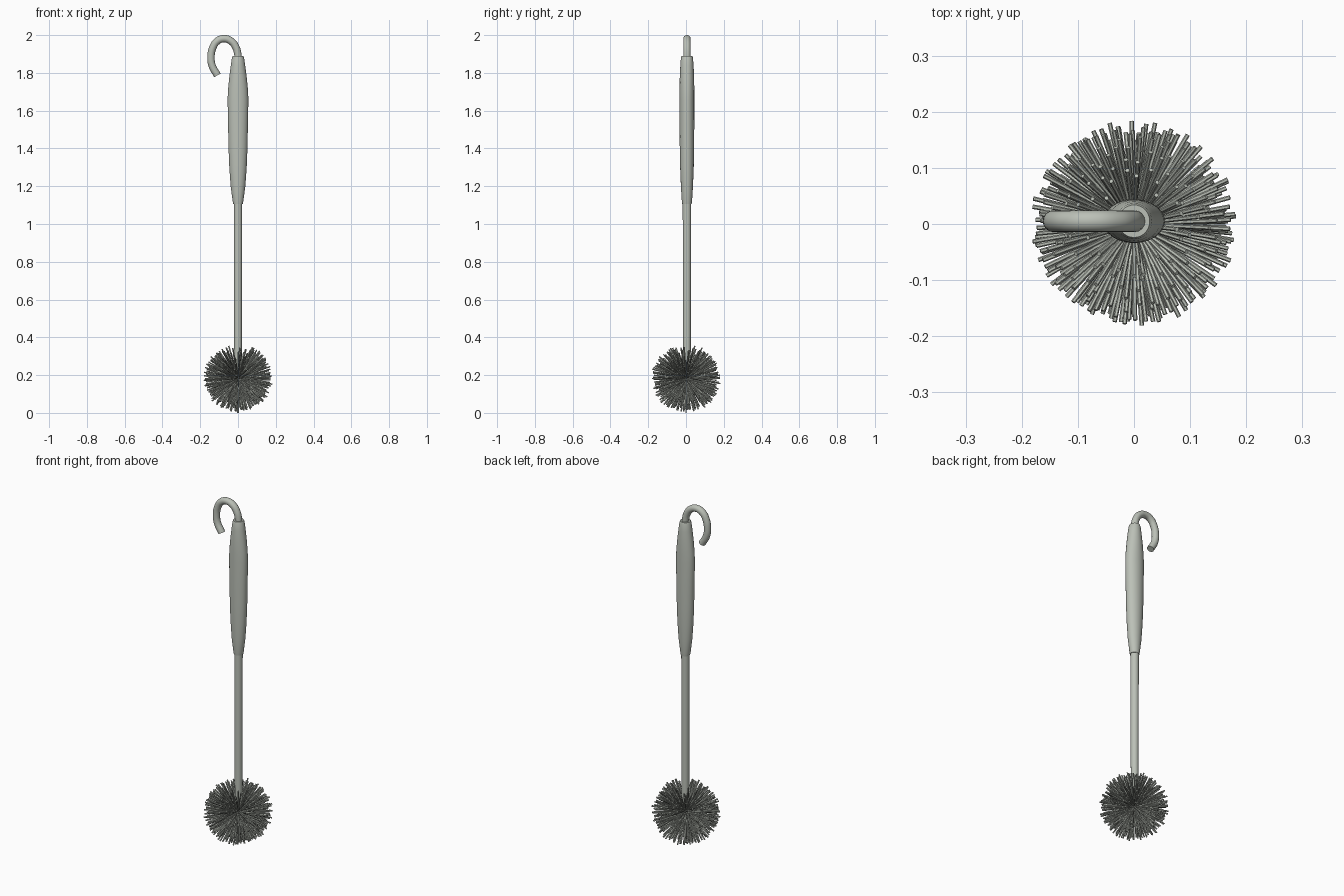
import bpy, bmesh, math, random
from mathutils import Vector, Matrix

if "Cube" in bpy.data.objects:
    bpy.data.objects.remove(bpy.data.objects["Cube"])

random.seed(4)
AXIS_Y = 0.005

grey = bpy.data.materials.new("pale_grey_plastic")
grey.diffuse_color = (0.50, 0.53, 0.475, 1)
grey.use_nodes = True
grey.node_tree.nodes["Principled BSDF"].inputs["Base Color"].default_value = grey.diffuse_color


def finish(bm, name):
    bmesh.ops.recalc_face_normals(bm, faces=bm.faces[:])
    me = bpy.data.meshes.new(name)
    bm.to_mesh(me)
    bm.free()
    me.materials.append(grey)
    ob = bpy.data.objects.new(name, me)
    bpy.context.collection.objects.link(ob)
    bpy.ops.object.select_all(action='DESELECT')
    ob.select_set(True)
    bpy.context.view_layer.objects.active = ob
    bpy.ops.object.shade_smooth_by_angle(angle=math.radians(40))
    return ob


def skin(bm, rings):
    """Bridge a list of vertex rings and cap both ends."""
    for a, b in zip(rings, rings[1:]):
        n = len(a)
        for i in range(n):
            j = (i + 1) % n
            bm.faces.new((a[i], a[j], b[j], b[i]))
    bm.faces.new(rings[0][::-1])
    bm.faces.new(rings[-1])


def lofted(name, profile, sides=32):
    """Stack elliptical sections given as (z, x radius, y radius)."""
    bm = bmesh.new()
    rings = []
    for z, rx, ry in profile:
        angles = [2 * math.pi * i / sides for i in range(sides)]
        rings.append([bm.verts.new((rx * math.cos(a), AXIS_Y + ry * math.sin(a), z))
                      for a in angles])
    skin(bm, rings)
    return finish(bm, name)


# Flattened grip, widest towards the top
lofted("handle_grip", [
    (1.105, 0.025, 0.025), (1.12, 0.028, 0.027), (1.20, 0.039, 0.032),
    (1.30, 0.046, 0.036), (1.40, 0.050, 0.038), (1.55, 0.053, 0.039),
    (1.66, 0.055, 0.039), (1.71, 0.053, 0.039), (1.78, 0.046, 0.038),
    (1.84, 0.038, 0.035), (1.88, 0.032, 0.032), (1.89, 0.028, 0.029)])

# Slightly tapered rod down into the brush head
lofted("rod", [(0.185, 0.019, 0.019), (0.27, 0.020, 0.020), (1.12, 0.0225, 0.0225)])

# Hanging hook: a tube swept round an open loop
path = [(0.001, 1.87), (-0.001, 1.90), (-0.011, 1.935), (-0.035, 1.967),
        (-0.073, 1.981), (-0.110, 1.968), (-0.134, 1.932), (-0.143, 1.885),
        (-0.137, 1.838), (-0.109, 1.787)]
curve = bpy.data.curves.new("hook_path", 'CURVE')
curve.dimensions = '3D'
curve.bevel_depth = 0.0195
curve.bevel_resolution = 6
curve.use_fill_caps = True
spline = curve.splines.new('BEZIER')
spline.bezier_points.add(len(path) - 1)
for p, (x, z) in zip(spline.bezier_points, path):
    p.co = (x, AXIS_Y, z)
    p.handle_left_type = p.handle_right_type = 'AUTO'
spline.resolution_u = 5
tmp = bpy.data.objects.new("hook_path", curve)
bpy.context.collection.objects.link(tmp)
bpy.context.view_layer.update()
bm = bmesh.new()
bm.from_mesh(tmp.to_mesh())
tmp.to_mesh_clear()
bpy.data.objects.remove(tmp)
bmesh.ops.remove_doubles(bm, verts=bm.verts[:], dist=1e-5)
finish(bm, "hanging_hook")

# Bristles radiating from the head centre, leaving a gap round the rod
centre = Vector((0, 0, 0.183))
COUNT, SIDES, THICK = 470, 6, 0.004
bm = bmesh.new()
for k in range(COUNT):
    cz = -1 + 1.92 * k / (COUNT - 1)
    ang = k * math.pi * (3 - math.sqrt(5))
    flat = math.sqrt(max(0, 1 - cz * cz))
    d = Vector((flat * math.cos(ang), flat * math.sin(ang), cz))
    length = 0.183
    if k:
        d += Vector([random.uniform(-0.05, 0.05) for _ in range(3)])
        d.normalize()
        length = random.uniform(0.166, 0.186 if cz > -0.9 else 0.181)
    turn = d.to_track_quat('Z', 'Y').to_matrix().to_4x4()
    place = Matrix.Translation(centre) @ turn
    rings = []
    for h in (0.008, length):
        rings.append([bm.verts.new(place @ Vector((
            THICK * math.cos(2 * math.pi * i / SIDES),
            THICK * math.sin(2 * math.pi * i / SIDES), h))) for i in range(SIDES)])
    skin(bm, rings)
finish(bm, "brush_bristles")
